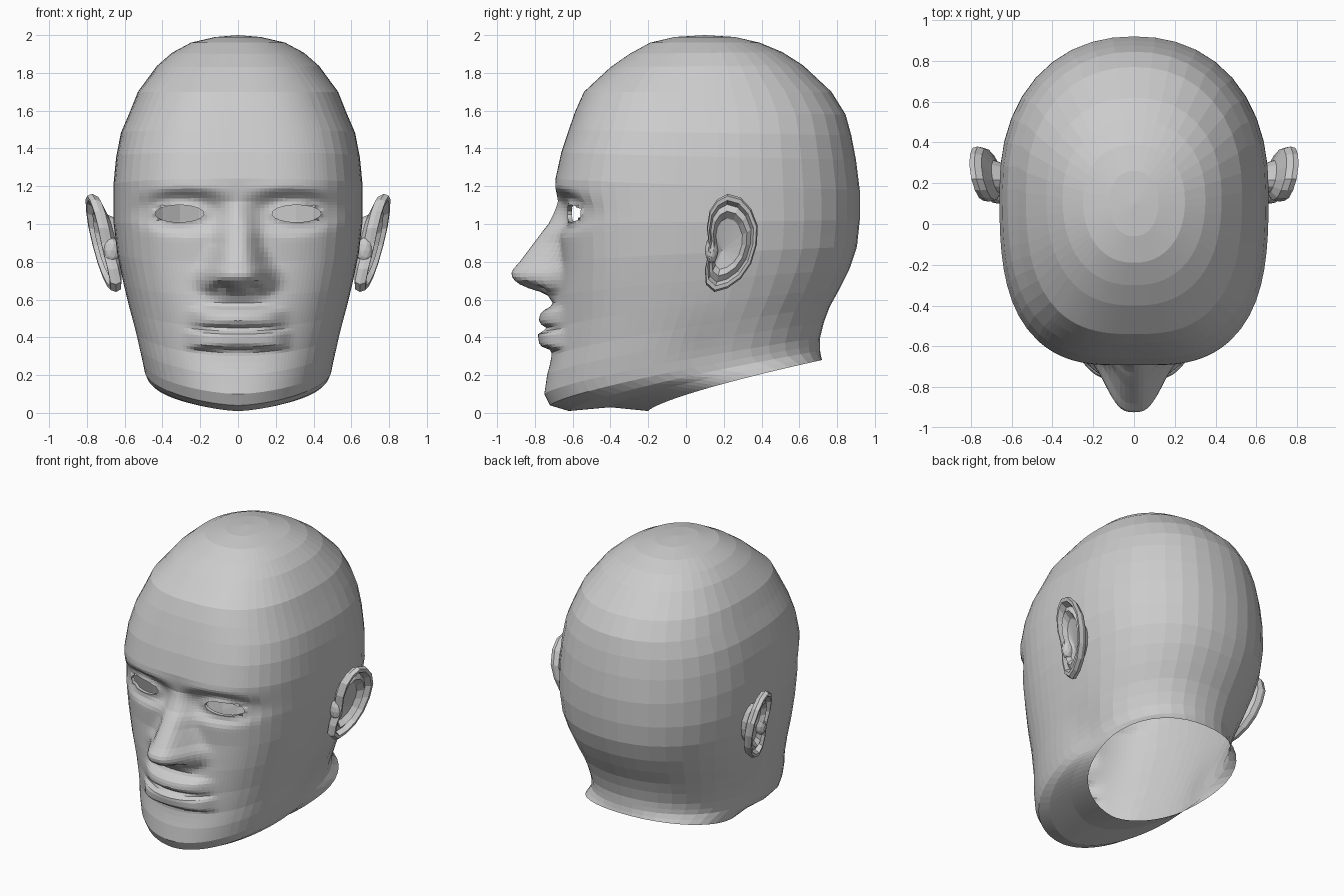
import bpy, bmesh
from math import sin, cos, radians, exp

cube = bpy.data.objects.get("Cube")
if cube:
    bpy.data.objects.remove(cube, do_unlink=True)

grey = bpy.data.materials.new("plain grey")
grey.use_nodes = True
grey.diffuse_color = (0.6, 0.6, 0.6, 1)
shader = grey.node_tree.nodes["Principled BSDF"]
shader.inputs["Base Color"].default_value = grey.diffuse_color
shader.inputs["Roughness"].default_value = 0.8


def finish(bm, name):
    bmesh.ops.recalc_face_normals(bm, faces=bm.faces)
    mesh = bpy.data.meshes.new(name)
    bm.to_mesh(mesh)
    bm.free()
    mesh.materials.append(grey)
    obj = bpy.data.objects.new(name, mesh)
    bpy.context.collection.objects.link(obj)
    return obj


def loft(bm, rings, tip):
    """Skin a list of closed rings and close the last one to a tip point."""
    loops = [[bm.verts.new(p) for p in ring] for ring in rings]
    n = len(loops[0])
    for a, b in zip(loops, loops[1:]):
        for i in range(n):
            j = (i + 1) % n
            bm.faces.new((a[i], a[j], b[j], b[i]))
    top = bm.verts.new(tip)
    for i in range(n):
        bm.faces.new((loops[-1][i], loops[-1][(i + 1) % n], top))


def lookup(table, z):
    """Interpolate the rows of a table keyed by falling z."""
    if z >= table[0][0] or z <= table[-1][0]:
        return (0, 0.1)
    for a, b in zip(table, table[1:]):
        if z >= b[0]:
            t = (a[0] - z) / (a[0] - b[0])
            return [p + (q - p) * t for p, q in zip(a[1:], b[1:])]


def bump(dx, dz, power=1):
    return exp(-(dx * dx + dz * dz) ** power)


# Head sections: front z, front y, back z, back y, half width, squareness, steps
SECTIONS = [
    (1.99, -.06, 1.99, .26, .12, 2.2, 1),
    (1.96, -.19, 1.96, .39, .25, 2.2, 1),
    (1.90, -.30, 1.91, .51, .35, 2.3, 1),
    (1.83, -.40, 1.84, .62, .43, 2.4, 1),
    (1.70, -.54, 1.70, .77, .53, 2.7, 1),
    (1.60, -.585, 1.58, .845, .575, 2.8, 1),
    (1.50, -.62, 1.47, .875, .62, 2.9, 1),
    (1.38, -.66, 1.34, .90, .645, 3, 1),
    (1.24, -.69, 1.18, .92, .66, 3, 14),
    (1.00, -.67, 1.02, .92, .66, 3, 8),
    (.80, -.66, .88, .905, .64, 3, 9),
    (.62, -.675, .76, .865, .61, 2.8, 9),
    (.45, -.68, .66, .815, .58, 2.6, 9),
    (.30, -.705, .56, .76, .55, 2.4, 3),
    (.20, -.735, .48, .73, .53, 2.3, 2),
    (.10, -.75, .40, .71, .51, 2.2, 1),
    (.04, -.72, .36, .71, .50, 2.2, 1),
    (.01, -.62, .33, .71, .49, 2.1, 1),
    (.03, -.40, .30, .715, .485, 2, 1),
    (.01, -.20, .28, .72, .48, 2, 0),
]
# Nose: z, how far it stands out, half width
NOSE = [(1.12, 0, .09), (1.0, .06, .09), (.9, .14, .10), (.8, .22, .13),
        (.75, .26, .155), (.71, .25, .16), (.67, .19, .155), (.63, .05, .14), (.58, 0, .12)]

# Columns are close together across the face and wide round the back
half = [2 * i for i in range(20)] + [40 + 5 * i for i in range(10)] + [90 + 9 * i for i in range(11)]
ANGLES = half + [360 - a for a in half[-2:0:-1]]


def sculpt(x, y, z):
    """Push the face forward or back to form its features."""
    side = abs(x)
    if y < -0.2:
        height, width = lookup(NOSE, z)
        y -= height * exp(-(side / width) ** 3)
        y += 0.06 * bump((side - .08) / .04, (z - .665) / .022)            # nostrils
        y += 0.06 * bump((side - .28) / .23, (z - 1.065) / .1, 2)          # eye sockets
        y -= 0.03 * bump((side - .31) / .15, (z - 1.055) / .065, 2)        # eyelids
        y -= 0.012 * bump((side - .27) / .22, (z - 1.19) / .04)            # brows
        y -= 0.05 * bump(x / .21, (z - .48) / .13)                         # muzzle
        y -= 0.05 * exp(-(side / .23) ** 6 - ((z - .505) / .05) ** 4)      # upper lip
        y -= 0.06 * exp(-(side / .25) ** 8 - ((z - .388) / .048) ** 6)     # lower lip
    x *= 1 - 0.05 * bump((y - .12) / .15, (z - .3) / .18)                  # neck hollow
    return x, y, z


def head_ring(zf, yf, zb, yb, width, n):
    middle = yf + 0.53 * (yb - yf)
    ring = []
    for a in ANGLES:
        s, c = sin(radians(a)), cos(radians(a))
        k = n if c > 0 else 2.2
        r = (abs(s) ** k + abs(c) ** k) ** (-1 / k)
        y = middle - r * c * ((middle - yf) if c > 0 else (yb - middle))
        t = min(1, max(0, (y - yf) / (yb - yf)))
        ring.append(sculpt(width * r * s, y, zf + (zb - zf) * t ** 0.75))
    return ring


# Head shell, open under the neck
rings = []
for a, b in zip(SECTIONS, SECTIONS[1:]):
    for i in range(a[6]):
        t = i / a[6]
        rings.append(head_ring(*[p + (q - p) * t for p, q in zip(a[:6], b[:6])]))
rings.append(head_ring(*SECTIONS[-1][:6]))
rings.reverse()
bm = bmesh.new()
loft(bm, rings, (0, .1, 2))

# Open eyes with rolled-in lids
EYE_X, EYE_Z, EYE_W, EYE_H = .31, 1.055, .13, .045


def eye_distance(p):
    return (((abs(p.x) - EYE_X) / EYE_W) ** 2 + ((p.z - EYE_Z) / EYE_H) ** 2) ** 0.5


holes = [f for f in bm.faces
         if f.calc_center_median().y < 0 and eye_distance(f.calc_center_median()) < 1]
bmesh.ops.delete(bm, geom=holes, context='FACES')
rim = [e for e in bm.edges if e.is_boundary and e.verts[0].co.z > 0.8]
for v in {v for e in rim for v in e.verts}:
    d = eye_distance(v.co)
    side = 1 if v.co.x > 0 else -1
    v.co.x = side * (EYE_X + (abs(v.co.x) - EYE_X) / d)
    v.co.z = EYE_Z + (v.co.z - EYE_Z) / d
lids = bmesh.ops.extrude_edge_only(bm, edges=rim)["geom"]
bmesh.ops.translate(bm, verts=[g for g in lids if isinstance(g, bmesh.types.BMVert)], vec=(0, .025, 0))
finish(bm, "head")

# Ears: an outline (y, z) repeated at several sizes and depths
OUTLINE = [(.11, .98), (.125, 1.07), (.165, 1.13), (.22, 1.16), (.29, 1.14), (.345, 1.08),
           (.38, .99), (.375, .89), (.345, .79), (.29, .71), (.22, .66), (.15, .64),
           (.105, .68), (.10, .76), (.115, .83), (.12, .90)]
EAR_RINGS = [(.5, -.11), (.6, -.06), (.94, -.035), (1, -.005), (.96, .022), (.87, .022),
             (.79, -.014), (.66, .006), (.52, -.03)]
EAR_Y, EAR_Z = .21, .89


def ear_point(side, y, z, depth):
    return side * (.725 + .22 * (z - .9) + .2 * (y - .24) + depth), y, z


for side, label in ((1, "left"), (-1, "right")):
    bm = bmesh.new()
    loft(bm, [[ear_point(side, EAR_Y + (y - EAR_Y) * size, EAR_Z + (z - EAR_Z) * size, depth)
               for y, z in OUTLINE] for size, depth in EAR_RINGS],
         ear_point(side, EAR_Y - .02, EAR_Z - .03, -.05))
    finish(bm, label + "_ear")

    # Small flap in front of the ear opening
    bm = bmesh.new()
    bmesh.ops.create_icosphere(bm, subdivisions=2, radius=1)
    bmesh.ops.scale(bm, verts=bm.verts, vec=(.045, .035, .07))
    bmesh.ops.translate(bm, verts=bm.verts, vec=(side * .67, .135, .86))
    finish(bm, label + "_ear_flap")
